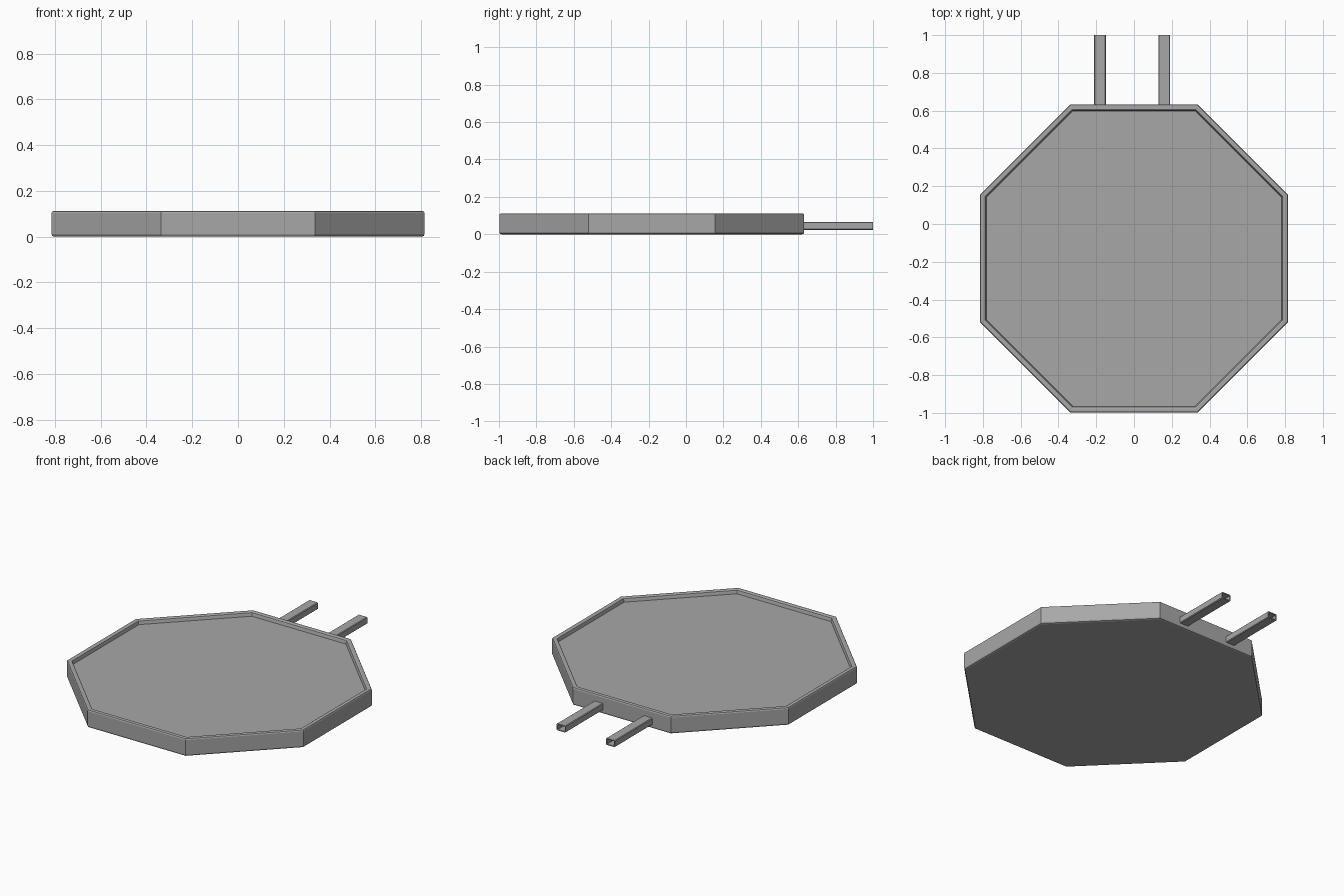
import bpy
import bmesh
from math import cos, sin, pi, radians

# Remove the default cube
cube = bpy.data.objects.get("Cube")
if cube:
    bpy.data.objects.remove(cube, do_unlink=True)

# Single grey material
grey = bpy.data.materials.new("mid_grey")
grey.use_nodes = True
color = (0.39, 0.39, 0.39, 1)
grey.diffuse_color = color
grey.node_tree.nodes["Principled BSDF"].inputs["Base Color"].default_value = color


def loft(name, rings):
    """Join successive closed rings with quads and cap both ends."""
    bm = bmesh.new()
    loops = [[bm.verts.new(p) for p in ring] for ring in rings]
    for a, b in zip(loops, loops[1:]):
        for i in range(len(a)):
            j = (i + 1) % len(a)
            bm.faces.new((a[i], a[j], b[j], b[i]))
    bm.faces.new(loops[0])
    bm.faces.new(loops[-1])
    bmesh.ops.recalc_face_normals(bm, faces=bm.faces)
    mesh = bpy.data.meshes.new(name)
    bm.to_mesh(mesh)
    bm.free()
    mesh.materials.append(grey)
    obj = bpy.data.objects.new(name, mesh)
    bpy.context.collection.objects.link(obj)
    return obj


def octagon(apothem, z):
    r = apothem / cos(pi / 8)
    angles = [pi / 8 + i * pi / 4 for i in range(8)]
    return [(r * cos(a), r * sin(a) - 0.183, z) for a in angles]


def tube_ring(x, y, half_w, half_h, chamfer):
    w, h, c = half_w, half_h, chamfer
    corner = [(w, h - c), (w - c, h)]
    quarter = corner + [(-a, b) for a, b in reversed(corner)]
    outline = quarter + [(-a, -b) for a, b in quarter]
    return [(x + a, y, 0.045 + b) for a, b in outline]


# Octagonal tray: softened outer edges, narrow raised rim, shallow recess
profile = [(0.804, 0), (0.812, 0.003), (0.815, 0.011), (0.815, 0.102),
           (0.812, 0.109), (0.807, 0.111), (0.793, 0.111), (0.787, 0.107),
           (0.785, 0.1), (0.782, 0.087)]
loft("octagonal_tray", [octagon(a, z) for a, z in profile])

# Two hollow prongs leaving the back wall
for side, x in (("right", -0.18), ("left", 0.16)):
    loft(side + "_back_tube", [
        tube_ring(x, 0.6, 0.031, 0.021, 0.004),
        tube_ring(x, 1.0, 0.031, 0.021, 0.004),
        tube_ring(x, 1.0, 0.025, 0.015, 0.003),
        tube_ring(x, 0.64, 0.025, 0.015, 0.003)])
